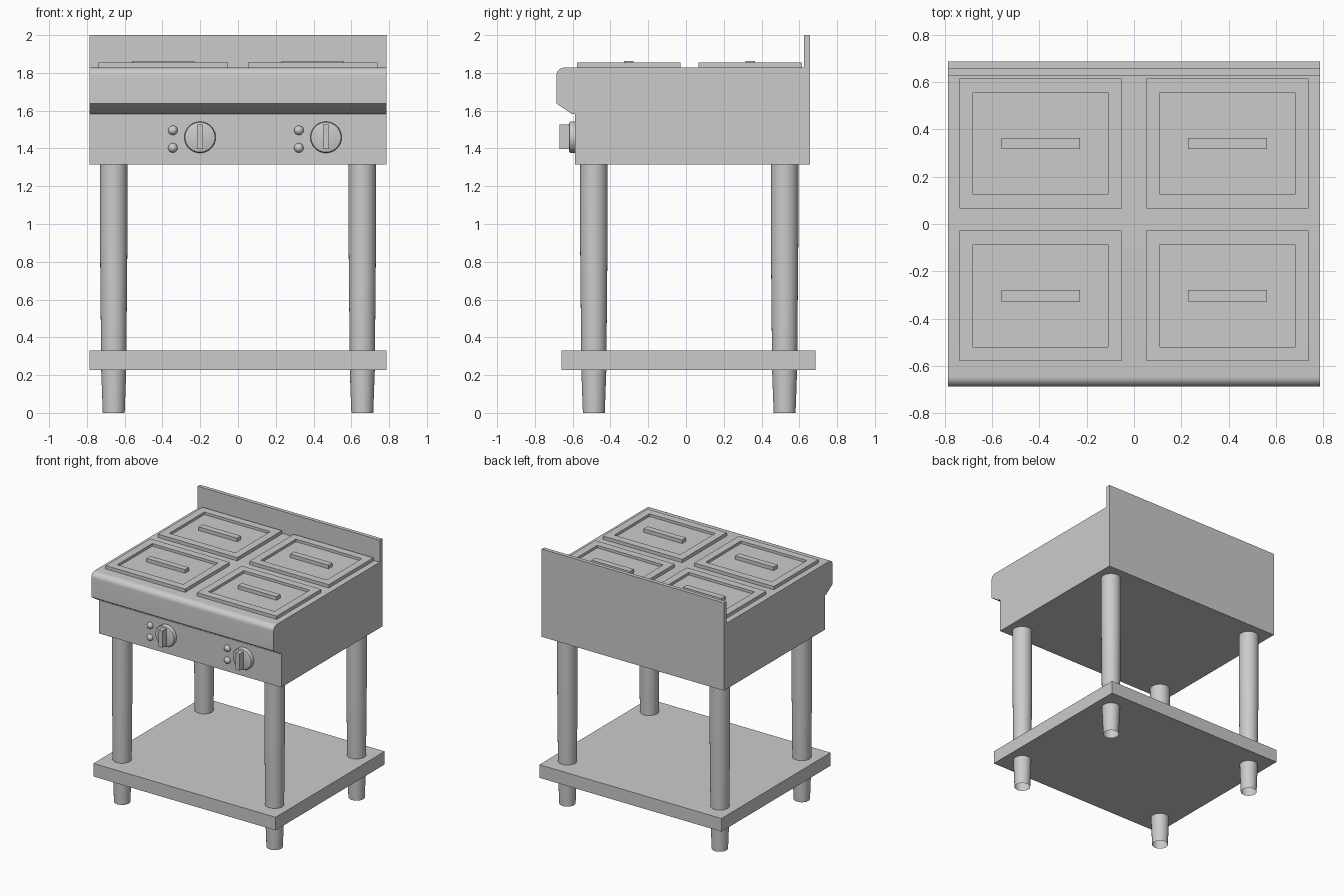
import bpy, bmesh, math
from mathutils import Matrix, Vector

if "Cube" in bpy.data.objects:
    bpy.data.objects.remove(bpy.data.objects["Cube"], do_unlink=True)

steel = bpy.data.materials.new("brushed steel grey")
steel.use_nodes = True
GREY = (0.6, 0.6, 0.6, 1)
steel.diffuse_color = GREY
steel.node_tree.nodes["Principled BSDF"].inputs["Base Color"].default_value = GREY


def add(name, bm, smooth=False):
    """Turn a bmesh into a named steel object."""
    bmesh.ops.recalc_face_normals(bm, faces=bm.faces)
    mesh = bpy.data.meshes.new(name)
    bm.to_mesh(mesh)
    bm.free()
    mesh.materials.append(steel)
    ob = bpy.data.objects.new(name, mesh)
    bpy.context.collection.objects.link(ob)
    if smooth:
        bpy.ops.object.select_all(action='DESELECT')
        ob.select_set(True)
        bpy.context.view_layer.objects.active = ob
        bpy.ops.object.shade_smooth_by_angle(angle=math.radians(35))
    return ob


def box_mesh(lo, hi):
    lo, hi = Vector(lo), Vector(hi)
    bm = bmesh.new()
    bmesh.ops.create_cube(bm, size=1, matrix=Matrix.Translation((lo + hi) / 2)
                          @ Matrix.Diagonal((hi - lo).to_4d()))
    return bm


def lathe(name, profile, matrix, segments=32, cap_end=False):
    """Rings of (radius, height) joined into an open or capped tube."""
    bm = bmesh.new()
    rings = []
    for r, h in profile:
        angles = [2 * math.pi * i / segments for i in range(segments)]
        rings.append([bm.verts.new((r * math.cos(a), r * math.sin(a), h)) for a in angles])
    for a, b in zip(rings, rings[1:]):
        for i in range(segments):
            j = (i + 1) % segments
            bm.faces.new((a[i], a[j], b[j], b[i]))
    if cap_end:
        bm.faces.new(rings[-1])
    bm.transform(matrix)
    return add(name, bm, True)


# Cabinet: side profile with rounded nose and upstand, extruded across the width
W = 0.786
profile = [(-0.588, 1.315), (-0.588, 1.583), (-0.605, 1.583), (-0.686, 1.637)]
R = 0.042
for i in range(9):
    a = math.pi - i * math.pi / 16
    profile.append((-0.686 + R + R * math.cos(a), 1.828 - R + R * math.sin(a)))
profile += [(0.626, 1.828), (0.626, 2.0), (0.656, 2.0), (0.656, 1.315)]
bm = bmesh.new()
side = bm.faces.new([bm.verts.new((-W, y, z)) for y, z in profile])
out = bmesh.ops.extrude_face_region(bm, geom=[side])
bmesh.ops.translate(bm, vec=(2 * W, 0, 0),
                    verts=[v for v in out["geom"] if isinstance(v, bmesh.types.BMVert)])
add("cabinet", bm, True)

# Lower shelf
add("lower_shelf", box_mesh((-W, -0.66, 0.227), (W, 0.686, 0.329)))

# Tapered tubular legs
for row, y in (("front", -0.488), ("back", 0.522)):
    for name, x in (("right", -0.658), ("left", 0.658)):
        lathe(f"{row}_{name}_leg", [(0.058, 0), (0.066, 0.22), (0.0725, 0.9), (0.0725, 1.32)],
              Matrix.Translation((x, y, 0)))

# Hob lids: raised plates with a recessed panel and bar handle
for row, y in (("front", -0.303), ("back", 0.34)):
    for name, x in (("right", -0.395), ("left", 0.395)):
        bm = box_mesh((x - 0.343, y - 0.275, 1.82), (x + 0.343, y + 0.275, 1.854))
        bm.normal_update()
        top = max(bm.faces, key=lambda f: f.calc_center_median().z)
        bmesh.ops.inset_region(bm, faces=[top], thickness=0.083)
        panel = bmesh.ops.extrude_discrete_faces(bm, faces=[top])["faces"][0]
        bmesh.ops.translate(bm, verts=panel.verts, vec=(0, 0, -0.02))
        add(f"{row}_{name}_hob_plate", bm)
        add(f"{row}_{name}_hob_handle",
            box_mesh((x - 0.166, y - 0.024, 1.83), (x + 0.166, y + 0.024, 1.862)))

# Control knobs with indicator lamps on the front panel
forward = Matrix.Rotation(math.pi / 2, 4, 'X')
for name, x in (("right", -0.201), ("left", 0.466)):
    lathe(f"{name}_knob_dial", [(0.083, -0.01), (0.083, 0.022), (0.079, 0.029), (0.072, 0.032)],
          Matrix.Translation((x, -0.588, 1.459)) @ forward, 40, True)
    add(f"{name}_knob_grip", box_mesh((x - 0.017, -0.67, 1.396), (x + 0.017, -0.60, 1.526)))
    for level, z in (("upper", 1.496), ("lower", 1.403)):
        bm = bmesh.new()
        bmesh.ops.create_uvsphere(bm, u_segments=20, v_segments=12, radius=0.025,
                                  matrix=Matrix.Translation((x - 0.144, -0.588, z)) @ forward)
        add(f"{name}_{level}_lamp", bm, True)
